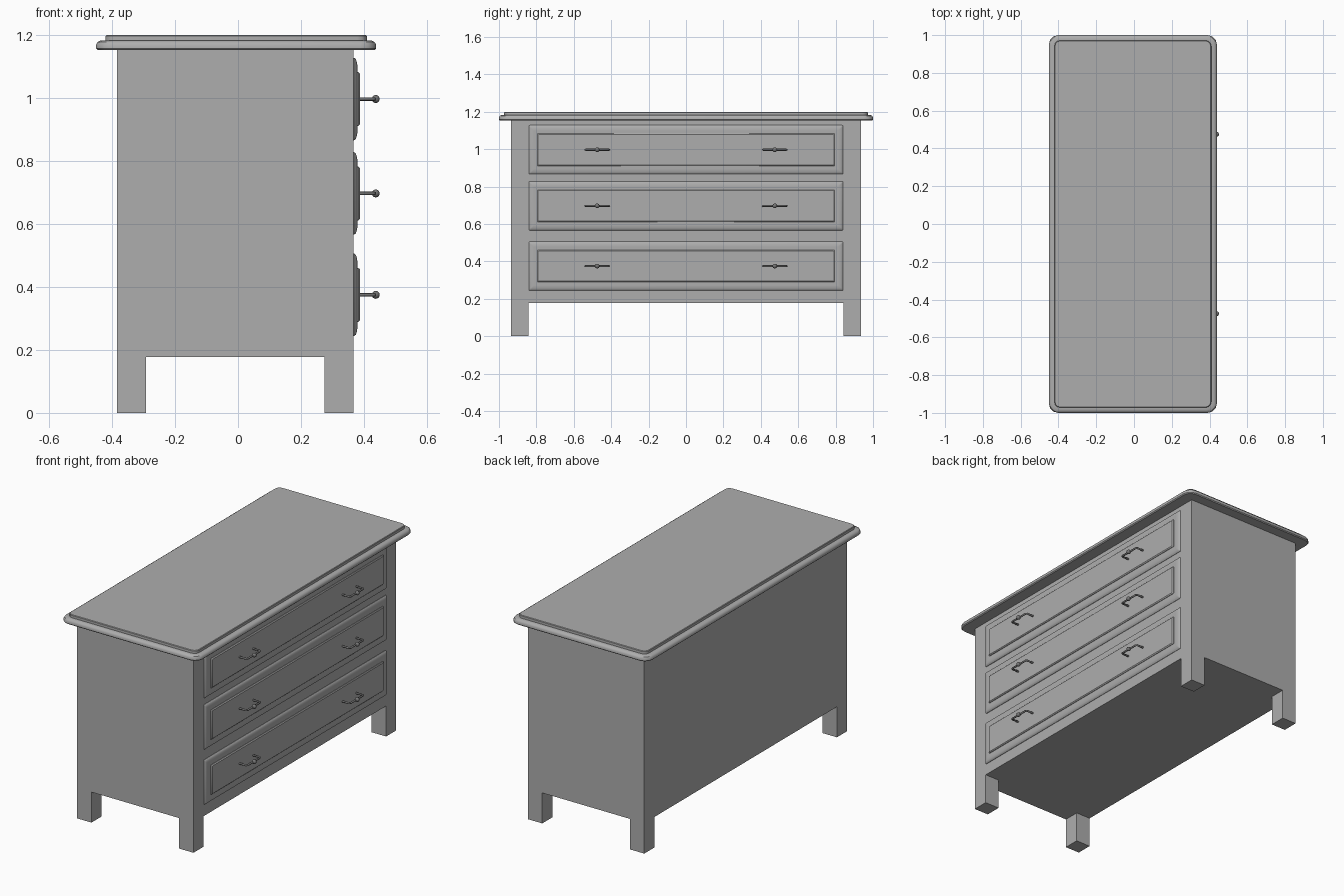
import bpy
import bmesh
import math
from mathutils import Matrix, Vector

cube = bpy.data.objects.get("Cube")
if cube:
    bpy.data.objects.remove(cube, do_unlink=True)


def material(name, value):
    mat = bpy.data.materials.new(name)
    mat.use_nodes = True
    colour = (value, value, value, 1)
    mat.diffuse_color = colour
    mat.node_tree.nodes["Principled BSDF"].inputs["Base Color"].default_value = colour
    return mat


GREY = material("plain grey", 0.42)
DARK = material("dark grey metal", 0.18)


def finish(name, bm, mat, smooth=True):
    bmesh.ops.recalc_face_normals(bm, faces=bm.faces)
    mesh = bpy.data.meshes.new(name)
    bm.to_mesh(mesh)
    bm.free()
    mesh.materials.append(mat)
    obj = bpy.data.objects.new(name, mesh)
    bpy.context.collection.objects.link(obj)
    if smooth:
        bpy.ops.object.select_all(action="DESELECT")
        bpy.context.view_layer.objects.active = obj
        obj.select_set(True)
        bpy.ops.object.shade_smooth_by_angle(angle=math.radians(35))


def rounded_loft(name, rings, matrix, segments):
    """Stack rounded rectangles given as (half width, half depth, corner radius, height)."""
    bm = bmesh.new()
    loops = []
    for hu, hv, r, h in rings:
        loop = []
        for k, (su, sv) in enumerate([(1, 1), (-1, 1), (-1, -1), (1, -1)]):
            for i in range(segments + 1):
                a = math.pi / 2 * (k + i / segments)
                u = su * (hu - r) + r * math.cos(a)
                v = sv * (hv - r) + r * math.sin(a)
                loop.append(bm.verts.new(matrix @ Vector((u, v, h))))
        loops.append(loop)
    for low, high in zip(loops, loops[1:]):
        for i in range(len(low)):
            j = (i + 1) % len(low)
            bm.faces.new((low[i], low[j], high[j], high[i]))
    bm.faces.new(loops[0])
    bm.faces.new(loops[-1])
    finish(name, bm, GREY)


# Cabinet body with four square legs drawn down from its corners
LEFT, RIGHT, SIDE, FLOOR, CEILING = -0.385, 0.367, 0.935, 0.178, 1.153
LEG = 0.093
bm = bmesh.new()
size = Matrix.Diagonal((RIGHT - LEFT, 2 * SIDE, CEILING - FLOOR, 1))
centre = Matrix.Translation(((LEFT + RIGHT) / 2, 0, (FLOOR + CEILING) / 2))
bmesh.ops.create_cube(bm, size=1, matrix=centre @ size)
for axis, cuts in ((Vector((1, 0, 0)), (LEFT + LEG, RIGHT - LEG)),
                   (Vector((0, 1, 0)), (LEG - SIDE, SIDE - LEG))):
    for cut in cuts:
        bmesh.ops.bisect_plane(bm, geom=bm.verts[:] + bm.edges[:] + bm.faces[:],
                               plane_co=axis * cut, plane_no=axis)
bm.normal_update()
corners = []
for face in bm.faces:
    c = face.calc_center_median()
    at_corner = abs(c.y) > SIDE - LEG and not LEFT + LEG < c.x < RIGHT - LEG
    if face.normal.z < -0.9 and at_corner:
        corners.append(face)
feet = bmesh.ops.extrude_discrete_faces(bm, faces=corners)["faces"]
bmesh.ops.translate(bm, verts=list({v for f in feet for v in f.verts}), vec=(0, 0, -FLOOR))
bmesh.ops.remove_doubles(bm, verts=bm.verts, dist=0.0001)
finish("cabinet_body", bm, GREY, smooth=False)

# Moulded top with a rounded rim and a raised upper slab
rounded_loft("table_top", [
    (0.440, 0.995, 0.045, 1.153), (0.445, 1.0, 0.05, 1.158),
    (0.445, 1.0, 0.05, 1.169), (0.440, 0.995, 0.046, 1.178),
    (0.430, 0.985, 0.04, 1.183), (0.415, 0.972, 0.03, 1.183),
    (0.415, 0.972, 0.03, 1.197), (0.412, 0.969, 0.027, 1.2),
], Matrix.Translation((-0.006, 0, 0)), 3)

# Maps the loft's width, depth and height to y, z and x
FACING = Matrix(((0, 0, 1, 0), (1, 0, 0, 0), (0, 1, 0, 0), (0, 0, 0, 1)))


def handle(name, y, z):
    """Thin bar bent back to the drawer at both ends, with a small knob in the middle."""
    path = [(0.38, -0.063), (0.428, -0.063), (0.434, -0.056),
            (0.434, 0.056), (0.428, 0.063), (0.38, 0.063)]
    curve = bpy.data.curves.new(name, "CURVE")
    curve.dimensions = "3D"
    curve.bevel_depth = 0.0055
    curve.bevel_resolution = 2
    curve.use_fill_caps = True
    spline = curve.splines.new("POLY")
    spline.points.add(len(path) - 1)
    for point, (px, py) in zip(spline.points, path):
        point.co = (px, y + py, z, 1)
    curve.materials.append(DARK)
    bar = bpy.data.objects.new(name + "_bar", curve)
    bpy.context.collection.objects.link(bar)
    knob = bmesh.new()
    bmesh.ops.create_uvsphere(knob, u_segments=16, v_segments=10, radius=0.0125,
                              matrix=Matrix.Translation((0.4375, y, z)))
    finish(name + "_knob", knob, DARK)


# Three drawers, each with a rounded front, a raised panel and two handles
for label, z in (("top", 0.997), ("middle", 0.697), ("bottom", 0.375)):
    place = Matrix.Translation((0, 0, z)) @ FACING
    rounded_loft(label + "_drawer_front", [
        (0.84, 0.131, 0.006, 0.36), (0.84, 0.131, 0.006, 0.369),
        (0.836, 0.127, 0.006, 0.374), (0.828, 0.119, 0.005, 0.377),
        (0.817, 0.108, 0.004, 0.379), (0.812, 0.103, 0.004, 0.379),
    ], place, 2)
    rounded_loft(label + "_drawer_panel", [
        (0.795, 0.086, 0.002, 0.37), (0.795, 0.086, 0.002, 0.382),
        (0.79, 0.081, 0.002, 0.387),
    ], place, 1)
    for side, y in (("left", 0.475), ("right", -0.475)):
        handle(f"{label}_{side}_handle", y, z)
